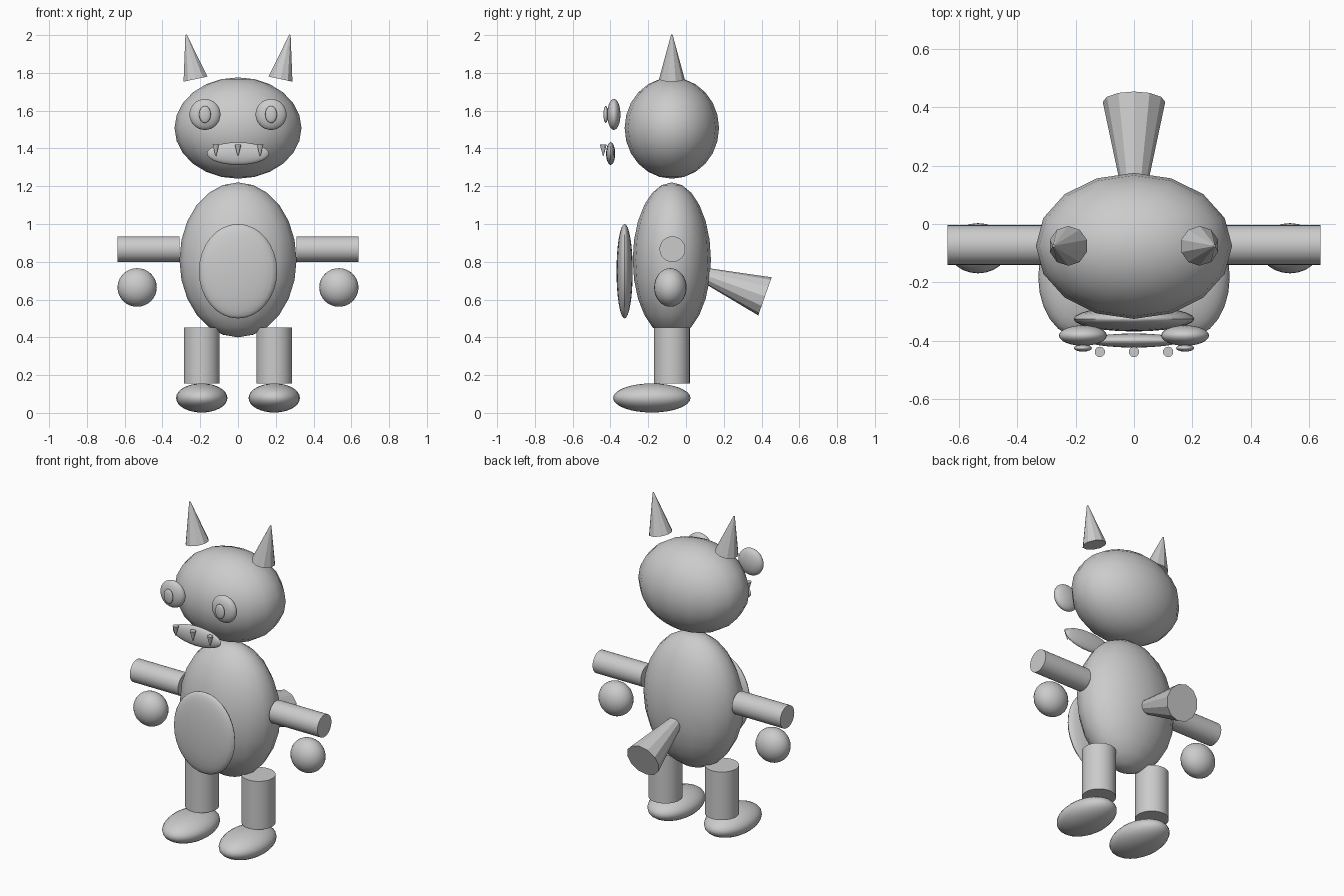
import bpy
from math import radians
from mathutils import Vector, Euler

if "Cube" in bpy.data.objects:
    bpy.data.objects.remove(bpy.data.objects["Cube"])

CY = -0.075  # depth of the figure's centre line


def finish(name, smooth=True):
    ob = bpy.context.object
    ob.name = name
    if smooth:
        bpy.ops.object.shade_smooth_by_angle(angle=radians(40))
    return ob


def ellipsoid(name, centre, radii, seg=24, rings=16):
    bpy.ops.mesh.primitive_uv_sphere_add(segments=seg, ring_count=rings, radius=1, location=centre)
    bpy.context.object.scale = radii
    bpy.ops.object.transform_apply(location=False, rotation=False, scale=True)
    return finish(name)


def cylinder(name, centre, radius, depth, rot=(0, 0, 0)):
    bpy.ops.mesh.primitive_cylinder_add(vertices=32, radius=radius, depth=depth,
                                        location=centre, rotation=rot)
    return finish(name)


def cone(name, base, r1, r2, depth, rot, sides):
    # placed by the centre of its wide end
    centre = Vector(base) + Euler(rot).to_matrix() @ Vector((0, 0, depth / 2))
    bpy.ops.mesh.primitive_cone_add(vertices=sides, radius1=r1, radius2=r2, depth=depth,
                                    location=centre, rotation=rot)
    return finish(name, smooth=False)


# torso, belly patch and head
ellipsoid("body", (0, CY, 0.81), (0.31, 0.207, 0.41), 16, 12)
ellipsoid("belly", (0, -0.325, 0.75), (0.207, 0.043, 0.25))
ellipsoid("head", (0, CY, 1.508), (0.336, 0.25, 0.268), 16, 12)

# mouth with three pointed teeth
ellipsoid("mouth", (0, -0.399, 1.373), (0.164, 0.024, 0.06))
for x in (-0.117, 0, 0.117):
    cone("tooth", (x, -0.438, 1.42), 0.018, 0.002, 0.06, (radians(180), 0, 0), 10)

# tail, wide at its free end
cone("tail", (0, 0.418, 0.617), 0.107, 0.019, 0.44, (radians(70.5), 0, 0), 12)

# mirrored parts
for s, side in ((-1, "left"), (1, "right")):
    ellipsoid(side + "_eye", (s * 0.175, -0.382, 1.58), (0.082, 0.035, 0.082))
    ellipsoid(side + "_pupil", (s * 0.175, -0.425, 1.58), (0.031, 0.012, 0.045))
    cone(side + "_horn", (s * 0.225, CY, 1.767), 0.068, 0.004, 0.24, (0, s * radians(12), 0), 10)
    cylinder(side + "_arm", (s * 0.474, -0.072, 0.867), 0.068, 0.328, (0, radians(90), 0))
    ellipsoid(side + "_hand", (s * 0.534, -0.083, 0.664), (0.104, 0.086, 0.102))
    cylinder(side + "_leg", (s * 0.192, CY, 0.304), 0.095, 0.296)
    ellipsoid(side + "_foot", (s * 0.192, -0.181, 0.079), (0.136, 0.205, 0.077))
